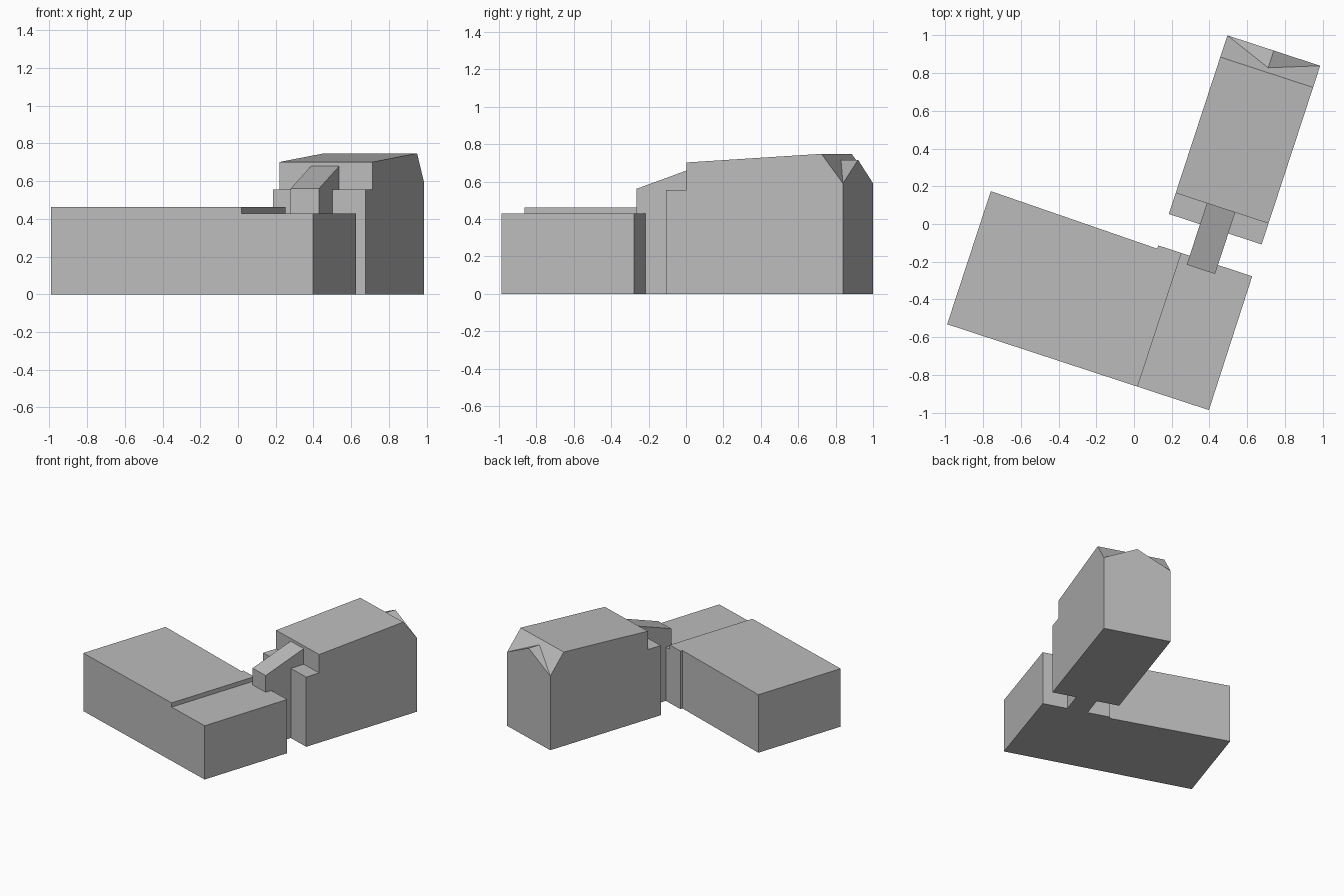
import bpy, bmesh, math
from mathutils import Vector

cube = bpy.data.objects.get("Cube")
if cube:
    bpy.data.objects.remove(cube, do_unlink=True)

TURN = math.radians(-18.15)  # the whole site is turned about z

grey = bpy.data.materials.new("plain_grey")
grey.use_nodes = True
grey.diffuse_color = (0.5, 0.5, 0.5, 1)
grey.node_tree.nodes["Principled BSDF"].inputs["Base Color"].default_value = (0.5, 0.5, 0.5, 1)


def finish(name, bm):
    bmesh.ops.recalc_face_normals(bm, faces=bm.faces)
    mesh = bpy.data.meshes.new(name)
    bm.to_mesh(mesh)
    bm.free()
    mesh.materials.append(grey)
    obj = bpy.data.objects.new(name, mesh)
    obj.rotation_euler.z = TURN
    bpy.context.collection.objects.link(obj)
    return obj


def prism(name, points, offset):
    """Extrude a closed outline along an offset."""
    bm = bmesh.new()
    face = bm.faces.new([bm.verts.new(p) for p in points])
    moved = bmesh.ops.extrude_face_region(bm, geom=[face], use_keep_orig=True)["geom"]
    bmesh.ops.translate(bm, vec=Vector(offset),
                        verts=[v for v in moved if isinstance(v, bmesh.types.BMVert)])
    return finish(name, bm)


def plan_block(name, outline, height):
    return prism(name, [(x, y, 0) for x, y in outline], (0, 0, height))


def profile_block(name, x0, x1, profile):
    return prism(name, [(x0, y, z) for y, z in profile], (x1 - x0, 0, 0))


# Long front building: taller wing with a small jog at the back, lower wing
FRONT, BACK, SPLIT = -0.814, -0.068, 0.287
plan_block("tall_front_wing", [(-0.776, FRONT), (SPLIT, FRONT), (SPLIT, BACK),
                               (0.158, BACK), (0.158, -0.086), (-0.776, -0.071)], 0.462)
plan_block("low_front_wing", [(SPLIT, FRONT), (0.685, FRONT), (0.682, BACK), (SPLIT, BACK)], 0.428)

# Rear building: low front ledge, gently rising roof, sloped back
LEFT, RIGHT, REAR, EAVE = 0.159, 0.677, 1.105, 0.59
profile_block("rear_building", LEFT, RIGHT,
              [(0.108, 0), (REAR, 0), (REAR, EAVE), (0.984, 0.748),
               (0.225, 0.702), (0.225, 0.555), (0.108, 0.555)])

# Gable dormer on the sloped back
bm = bmesh.new()
mid = (LEFT + RIGHT) / 2
a, b, apex, inner = [bm.verts.new(p) for p in (
    (LEFT, REAR, EAVE), (RIGHT, REAR, EAVE), (mid, REAR, 0.716), (mid, 1.009, 0.716))]
for tri in ((a, b, apex), (a, apex, inner), (b, inner, apex), (a, inner, b)):
    bm.faces.new(tri)
finish("rear_dormer", bm)

# Link passage with a sloped roof, resting on the low wing
profile_block("link_passage", 0.333, 0.491,
              [(-0.118, 0.428), (BACK, 0.428), (BACK, 0), (0.108, 0), (0.108, 0.555),
               (0.225, 0.555), (0.225, 0.68), (-0.118, 0.561)])
